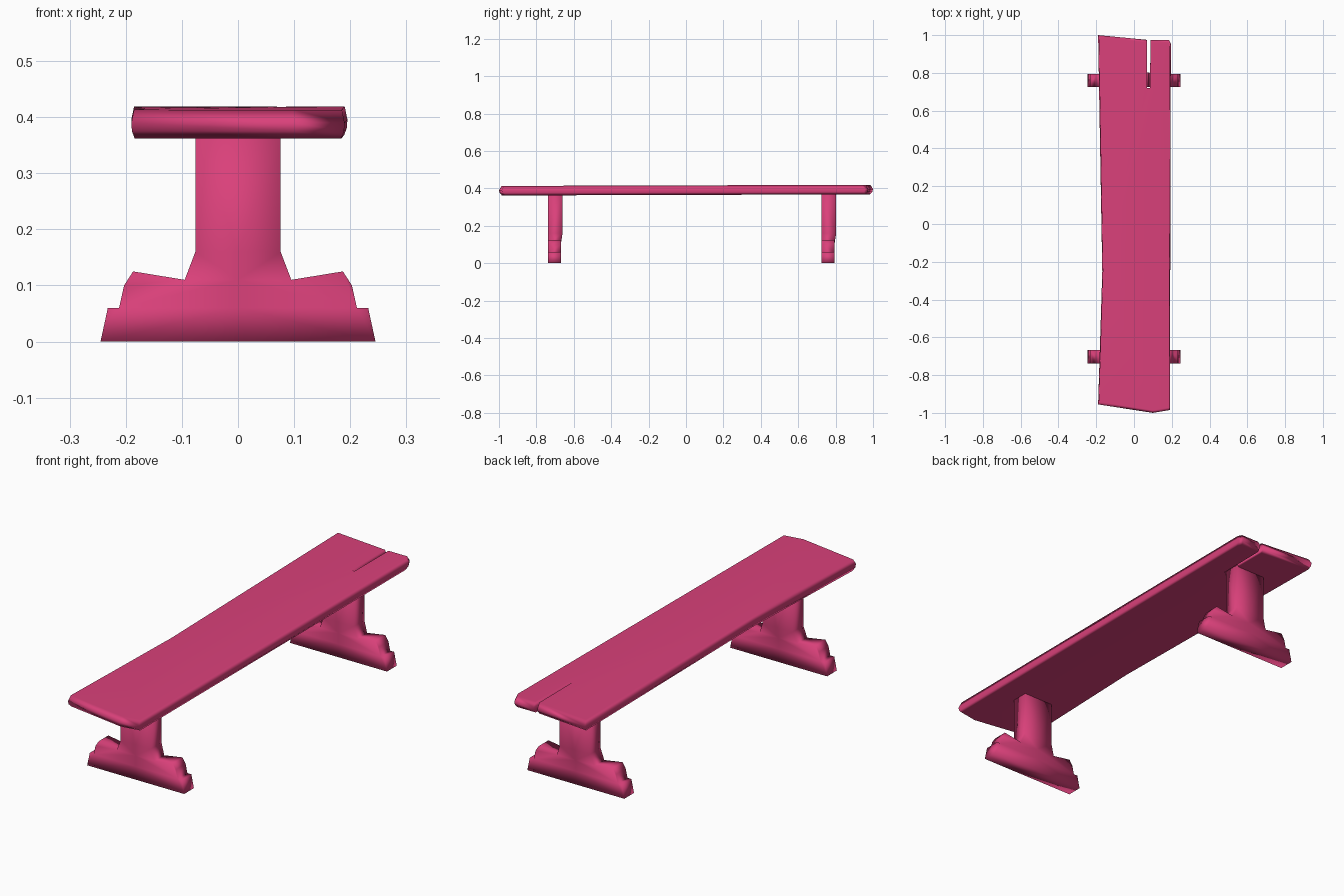
import bpy
import bmesh

cube = bpy.data.objects.get("Cube")
if cube:
    bpy.data.objects.remove(cube, do_unlink=True)

pink = bpy.data.materials.new("raspberry pink")
pink.use_nodes = True
colour = (0.70, 0.052, 0.195, 1)
pink.diffuse_color = colour
pink.node_tree.nodes["Principled BSDF"].inputs["Base Color"].default_value = colour


def finish(bm, name):
    """Turn a bmesh into a smooth shaded pink object."""
    bmesh.ops.recalc_face_normals(bm, faces=bm.faces)
    for face in bm.faces:
        face.smooth = True
    mesh = bpy.data.meshes.new(name)
    bm.to_mesh(mesh)
    bm.free()
    mesh.materials.append(pink)
    obj = bpy.data.objects.new(name, mesh)
    bpy.context.collection.objects.link(obj)
    return obj


# Seat: worn plank outline with a split at the back, edges bulging at mid height
outline = [(-0.19, 1.0), (0.068, 0.975), (0.07, 0.72), (0.085, 0.72),
           (0.087, 0.975), (0.185, 0.975), (0.195, 0.955), (0.19, -0.985),
           (0.10, -1.0), (-0.19, -0.955), (-0.168, -0.25)]
bm = bmesh.new()
rings = []
for z, sx, sy in [(0.365, 0.97, 0.984), (0.378, 0.995, 0.996),
                  (0.393, 1, 1), (0.416, 0.975, 0.986)]:
    ring = []
    for x, y in outline:
        in_split = 0.06 < x < 0.09 and y > 0
        kx = 1 if in_split else sx
        ky = 1 if in_split and y < 0.8 else sy
        ring.append(bm.verts.new((x * kx, y * ky, z + 0.003 * y)))
    rings.append(ring)
n = len(outline)
for low, high in zip(rings, rings[1:]):
    for i in range(n):
        j = (i + 1) % n
        bm.faces.new((low[i], low[j], high[j], high[i]))
bm.faces.new(rings[0])
bm.faces.new(rings[-1])
seat = finish(bm, "seat")
seat.modifiers.new("flat top shading", 'WEIGHTED_NORMAL')

# Trestle leg: half profile in stacked panels, mirrored and thickened
panels = [
    [(0, 0), (0.245, 0), (0.232, 0.06), (0.212, 0.06), (0, 0.06)],
    [(0, 0.06), (0.212, 0.06), (0.203, 0.10), (0.187, 0.125), (0.095, 0.11), (0, 0.11)],
    [(0, 0.11), (0.095, 0.11), (0.076, 0.16), (0, 0.16)],
    [(0, 0.16), (0.076, 0.16), (0.076, 0.375), (0, 0.375)],
]


def trestle(name, y):
    bm = bmesh.new()
    for side in (-1, 1):
        for panel in panels:
            bm.faces.new([bm.verts.new((side * px, y, pz)) for px, pz in panel])
    bmesh.ops.remove_doubles(bm, verts=bm.verts, dist=0.0005)
    bmesh.ops.recalc_face_normals(bm, faces=bm.faces)
    extruded = bmesh.ops.extrude_face_region(bm, geom=bm.faces[:], use_keep_orig=True)
    for v in extruded["geom"]:
        if isinstance(v, bmesh.types.BMVert):
            # The post is slightly thicker than the foot
            v.co.y += 0.078 if v.co.z > 0.13 else 0.07
    return finish(bm, name)


trestle("front_leg", -0.738)
trestle("back_leg", 0.725)
